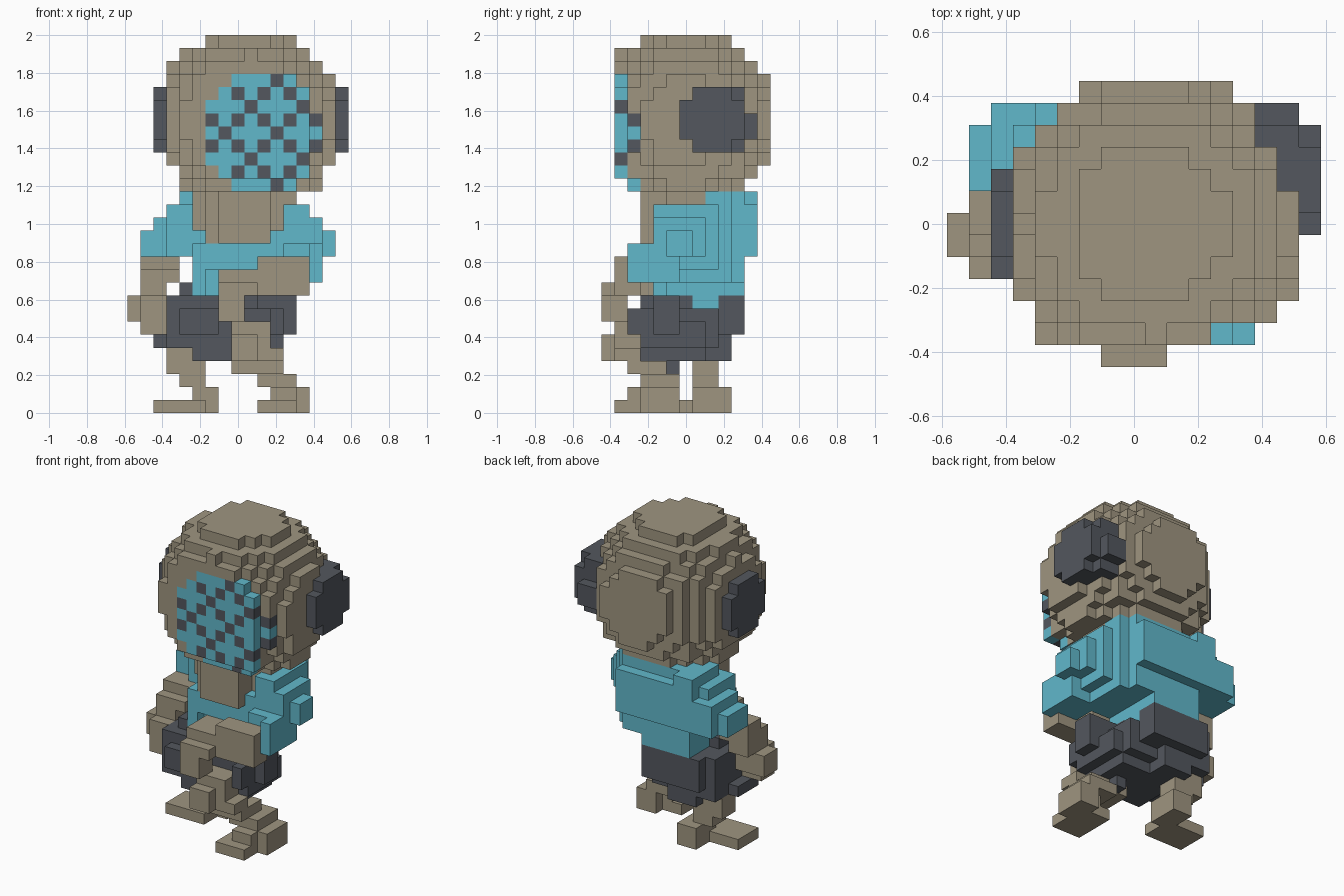
import bpy, bmesh

if "Cube" in bpy.data.objects:
    bpy.data.objects.remove(bpy.data.objects["Cube"])

U = 2 / 29                 # edge of one block
NX, NY = 17, 13            # blocks across and deep
BROWN, BLUE, DARK = 0, 1, 2


def material(name, rgb):
    lin = [((c / 255 + 0.055) / 1.055) ** 2.4 for c in rgb] + [1]
    m = bpy.data.materials.new(name)
    m.use_nodes = True
    m.diffuse_color = lin
    m.node_tree.nodes["Principled BSDF"].inputs["Base Color"].default_value = lin
    return m


MATS = [material("warm_taupe", (159, 149, 128)),
        material("teal_blue", (97, 184, 203)),
        material("charcoal", (83, 87, 94))]

cells = {}                 # block position -> (part, colour); first part wins
parts = []


def put(part, cell, colour):
    if part not in parts:
        parts.append(part)
    cells.setdefault(cell, (part, colour))


def boxes(part, colour, *spans):
    """Fill blocks from spans (x0, x1, y0, y1, z0, z1)."""
    for x0, x1, y0, y1, z0, z1 in spans:
        for x in range(x0, x1):
            for y in range(y0, y1):
                for z in range(z0, z1):
                    put(part, (x, y, z), colour)


# Ear pieces; the left one wraps round to the back
boxes("left_ear", DARK, (16, 17, 7, 10, 20, 25), (16, 17, 6, 11, 21, 24),
      (15, 16, 8, 11, 20, 25), (14, 15, 10, 11, 20, 25), (14, 16, 11, 12, 21, 23))
boxes("right_ear", DARK, (2, 3, 5, 8, 20, 25), (2, 3, 4, 9, 21, 24))

# Face mask: round plate with dots, left and bottom edges one block further back
for x in range(5, 16):
    for z in range(17, 26):
        if (x - 9.9) ** 2 + (z - 21) ** 2 <= 20.5:
            dot = (x % 2 == 0 and z % 2 == 0) or (x % 2 and z % 2 and (x + z) % 4 == 0)
            put("face_mask", (x, 1 if x < 14 and z > 17 else 2, z), DARK if dot else BLUE)

# Head: slightly tilted ball with flattened sides, front and back
for x in range(3, 16):
    for y in range(1, 13):
        for z in range(17, 29):
            dx = x - 8.85 + 0.03 * (z - 22)
            if dx ** 2 + (y - 5.9) ** 2 + (z - 22) ** 2 <= 49.4 and (y > 1 or z > 17):
                put("head", (x, y, z), BROWN)
boxes("head", BROWN, (4, 15, 5, 8, 17, 18))

# Chest and shirt
boxes("chest", BROWN, (7, 11, 3, 7, 13, 17), (6, 11, 4, 7, 13, 17),
      (5, 13, 5, 7, 15, 17), (5, 12, 5, 7, 14, 15), (5, 13, 7, 8, 16, 17))
boxes("shirt", BLUE, (4, 13, 8, 10, 13, 17), (4, 12, 8, 11, 12, 17),
      (4, 12, 7, 12, 12, 16), (5, 12, 4, 11, 11, 13), (5, 11, 5, 11, 10, 11),
      (5, 10, 5, 11, 9, 10), (5, 6, 4, 9, 9, 13), (5, 10, 7, 9, 8, 9))

# Left arm, bent across the front
boxes("left_sleeve", BLUE, (13, 14, 4, 9, 11, 16), (12, 15, 4, 8, 12, 15),
      (12, 13, 4, 10, 10, 16), (11, 12, 5, 11, 10, 16), (11, 13, 4, 8, 12, 14),
      (14, 16, 5, 7, 12, 14), (14, 15, 2, 6, 10, 13), (12, 14, 3, 6, 10, 13))
boxes("left_forearm", BROWN, (10, 14, 1, 3, 9, 12), (7, 11, 1, 4, 9, 11))
boxes("left_hand", BROWN, (7, 9, 0, 2, 7, 10), (9, 10, 0, 2, 9, 10))

# Right arm, hanging at the side
boxes("right_sleeve", BLUE, (4, 6, 8, 12, 12, 17), (3, 5, 7, 11, 12, 16),
      (2, 5, 8, 12, 12, 15), (1, 3, 8, 11, 12, 14))
boxes("right_forearm", BROWN, (1, 4, 6, 8, 10, 12), (1, 4, 5, 7, 10, 11),
      (1, 3, 5, 8, 9, 10))
boxes("right_hand", BROWN, (0, 3, 5, 7, 7, 9), (1, 3, 4, 7, 7, 9), (1, 3, 4, 6, 6, 7))

# Left leg, stepping forward
boxes("left_leg", BROWN, (8, 10, 0, 2, 4, 6), (8, 11, 1, 3, 4, 7),
      (8, 12, 1, 3, 4, 5), (8, 12, 2, 5, 3, 4), (10, 13, 3, 6, 2, 3))
boxes("left_foot", BROWN, (10, 13, 1, 5, 0, 1), (12, 14, 3, 6, 0, 2),
      (11, 13, 2, 5, 1, 2))

# Right leg, standing behind
boxes("right_leg", BROWN, (3, 5, 7, 9, 3, 5), (4, 6, 7, 9, 2, 4))
boxes("right_foot", BROWN, (5, 7, 7, 10, 0, 2), (2, 6, 5, 8, 0, 1))

# Shorts
boxes("shorts", DARK, (4, 10, 5, 11, 6, 9), (3, 8, 3, 10, 5, 9),
      (4, 6, 4, 8, 9, 10), (2, 4, 5, 8, 5, 6), (5, 8, 3, 10, 4, 6),
      (4, 7, 2, 5, 6, 8), (10, 13, 4, 6, 7, 9), (11, 12, 2, 6, 6, 8),
      (12, 13, 4, 6, 6, 7), (8, 11, 3, 9, 5, 8), (11, 12, 3, 8, 5, 7),
      (8, 11, 3, 8, 4, 5), (9, 10, 5, 6, 3, 4))


def build(part):
    """Mesh the exposed faces of one part."""
    bm = bmesh.new()
    verts = {}

    def vert(p):
        if p not in verts:
            verts[p] = bm.verts.new(((p[0] - NX / 2) * U, (p[1] - NY / 2) * U, p[2] * U))
        return verts[p]

    for cell, (owner, colour) in cells.items():
        if owner != part:
            continue
        for axis in range(3):
            for side in (0, 1):
                near = list(cell)
                near[axis] += 2 * side - 1
                if tuple(near) in cells:
                    continue
                ring = []
                for a, b in ((0, 0), (1, 0), (1, 1), (0, 1)):
                    p = list(cell)
                    p[axis] += side
                    p[(axis + 1) % 3] += a
                    p[(axis + 2) % 3] += b
                    ring.append(vert(tuple(p)))
                face = bm.faces.new(ring if side else ring[::-1])
                face.material_index = colour
    mesh = bpy.data.meshes.new(part)
    bm.to_mesh(mesh)
    bm.free()
    for m in MATS:
        mesh.materials.append(m)
    bpy.context.collection.objects.link(bpy.data.objects.new(part, mesh))


for part in parts:
    build(part)
